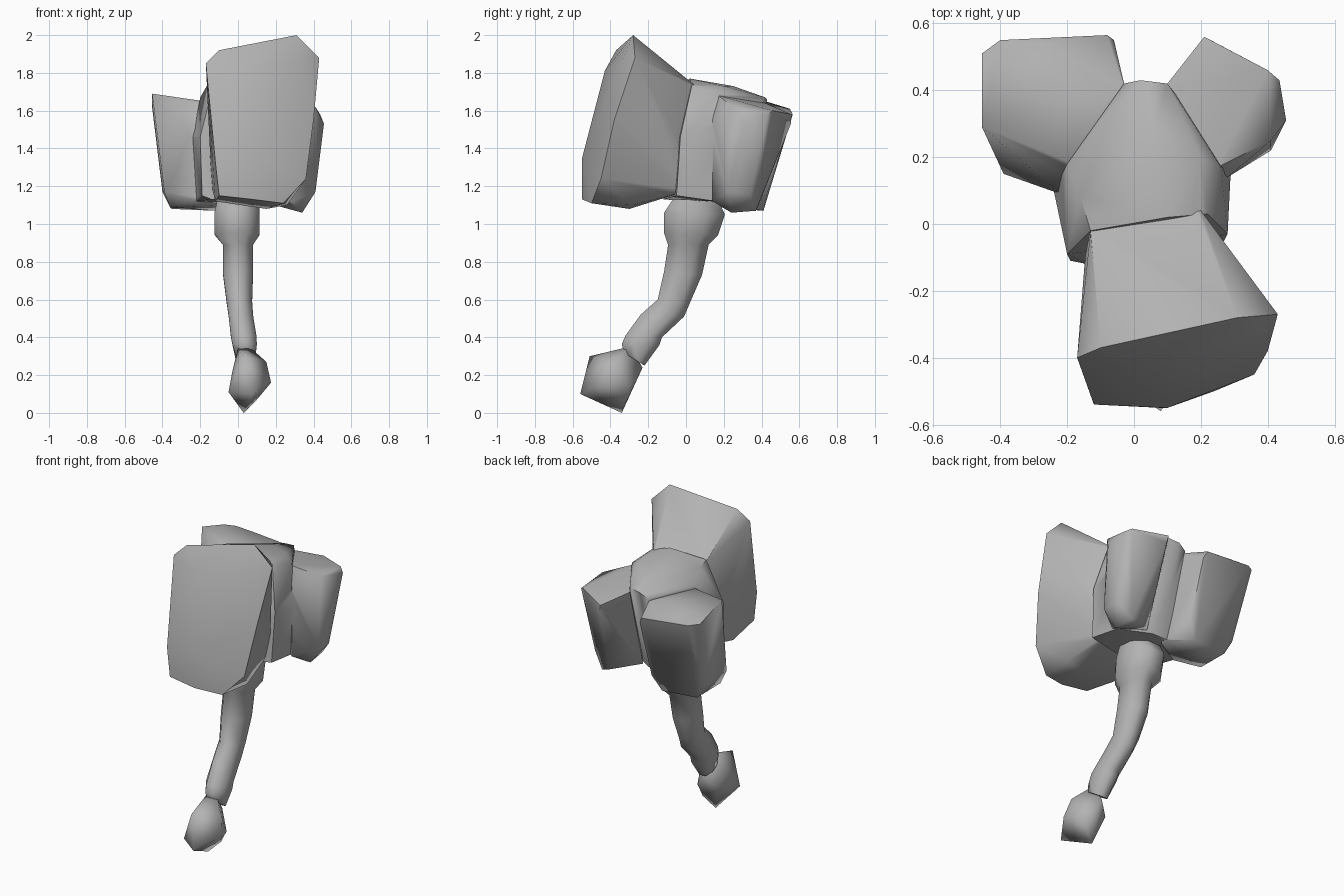
import bpy, bmesh, math

grey = bpy.data.materials.new("stone grey")
grey.diffuse_color = (0.45, 0.45, 0.45, 1)


def smooth(ob, angle):
    bpy.ops.object.select_all(action='DESELECT')
    ob.select_set(True)
    bpy.context.view_layer.objects.active = ob
    bpy.ops.object.shade_smooth_by_angle(angle=math.radians(angle))


def finish(bm, name, angle):
    bmesh.ops.recalc_face_normals(bm, faces=bm.faces)
    mesh = bpy.data.meshes.new(name)
    bm.to_mesh(mesh)
    bm.free()
    mesh.materials.append(grey)
    ob = bpy.data.objects.new(name, mesh)
    bpy.context.collection.objects.link(ob)
    smooth(ob, angle)
    return ob


def hull(name, points, angle=65):
    """Faceted stone block wrapped around its corner points."""
    bm = bmesh.new()
    for p in points:
        bm.verts.new(p)
    out = bmesh.ops.convex_hull(bm, input=bm.verts)
    inner = [g for g in out["geom_interior"] if isinstance(g, bmesh.types.BMVert)]
    bmesh.ops.delete(bm, geom=inner, context='VERTS')
    return finish(bm, name, angle)


# Large front block with a leaning striking face
front = hull("front_block", [
    (-0.17, -0.40, 1.85), (-0.10, -0.37, 1.92), (0.31, -0.28, 2.0), (0.43, -0.27, 1.88),
    (0.40, -0.38, 1.55), (0.36, -0.45, 1.24), (0.24, -0.50, 1.11), (0.08, -0.55, 1.13),
    (-0.10, -0.54, 1.15), (-0.12, -0.54, 1.33), (0.10, -0.55, 1.35), (0.0, -0.43, 1.81),
    (0.34, -0.34, 1.86), (-0.12, -0.30, 1.12), (0.15, -0.30, 1.08), (0.26, -0.28, 1.10),
    (-0.14, -0.02, 1.20), (0.21, 0.02, 1.18), (-0.13, -0.02, 1.73), (0.20, 0.04, 1.74)])

# Central core joining the three blocks
core = hull("head", [
    (-0.13, -0.02, 1.74), (0.10, 0.02, 1.77), (0.22, 0.03, 1.73), (-0.20, 0.18, 1.67),
    (-0.16, 0.08, 1.74), (0.26, 0.17, 1.69), (0.05, 0.25, 1.73), (0.02, 0.43, 1.66),
    (0.10, 0.42, 1.67), (-0.03, 0.42, 1.63), (0.20, 0.20, 1.73), (-0.20, -0.09, 1.46),
    (-0.24, 0.10, 1.46), (0.28, -0.03, 1.46), (0.29, 0.17, 1.46), (-0.19, -0.11, 1.15),
    (-0.14, -0.12, 1.13), (-0.22, 0.10, 1.12), (0.27, -0.05, 1.15), (0.26, 0.16, 1.12),
    (0.02, 0.36, 1.40), (0.08, 0.26, 1.11), (-0.08, 0.26, 1.11)])

# Rear left block, its top sloping down to the back
rear_left = hull("rear_left_block", [
    (-0.455, 0.51, 1.62), (-0.40, 0.55, 1.61), (-0.27, 0.54, 1.61), (-0.08, 0.565, 1.58),
    (-0.06, 0.55, 1.54), (-0.025, 0.40, 1.62), (-0.18, 0.18, 1.65), (-0.455, 0.29, 1.69),
    (-0.40, 0.18, 1.25), (-0.39, 0.15, 1.17), (-0.36, 0.17, 1.09), (-0.22, 0.09, 1.12),
    (-0.40, 0.40, 1.17), (-0.35, 0.39, 1.08), (-0.12, 0.41, 1.07), (-0.06, 0.43, 1.16),
    (-0.02, 0.22, 1.10), (-0.22, 0.09, 1.50)])

# Rear right block, tapering downwards
rear_right = hull("rear_right_block", [
    (0.21, 0.56, 1.58), (0.22, 0.555, 1.53), (0.40, 0.46, 1.60), (0.435, 0.43, 1.58),
    (0.455, 0.31, 1.53), (0.41, 0.25, 1.62), (0.10, 0.42, 1.64), (0.25, 0.17, 1.68),
    (0.42, 0.26, 1.30), (0.41, 0.22, 1.17), (0.34, 0.24, 1.06), (0.28, 0.14, 1.12),
    (0.28, 0.14, 1.55), (0.40, 0.34, 1.16), (0.33, 0.37, 1.07), (0.27, 0.38, 1.09),
    (0.12, 0.26, 1.12)])

# Fuse the blocks with the core into one carved head
for block in (front, rear_left, rear_right):
    mod = core.modifiers.new("fuse", 'BOOLEAN')
    mod.operation = 'UNION'
    mod.solver = 'EXACT'
    mod.object = block
    smooth(core, 65)
    bpy.ops.object.modifier_apply(modifier=mod.name)
    bpy.data.objects.remove(block)
smooth(core, 65)

# Bent handle: each ring spans front (y, z) to rear (y, z), with x centre and half width
rings = [
    (-0.07, 1.13, 0.17, 1.13, 0.00, 0.11), (-0.116, 1.06, 0.206, 1.05, -0.005, 0.12),
    (-0.116, 0.95, 0.17, 0.94, -0.005, 0.12), (-0.095, 0.89, 0.12, 0.89, 0.00, 0.08),
    (-0.116, 0.75, 0.085, 0.73, 0.00, 0.08), (-0.15, 0.60, 0.02, 0.58, 0.007, 0.068),
    (-0.24, 0.52, -0.01, 0.51, 0.015, 0.065), (-0.32, 0.41, -0.127, 0.40, 0.03, 0.068),
    (-0.34, 0.365, -0.14, 0.36, 0.035, 0.065), (-0.33, 0.32, -0.22, 0.25, 0.04, 0.05)]
SIDES = 8
bm = bmesh.new()
loops = []
for y0, z0, y1, z1, xc, rx in rings:
    loop = []
    for i in range(SIDES):
        a = math.tau * (i + 0.5) / SIDES
        t = 0.5 - 0.54 * math.cos(a)
        loop.append(bm.verts.new((xc + 1.08 * rx * math.sin(a),
                                  y0 + (y1 - y0) * t, z0 + (z1 - z0) * t)))
    loops.append(loop)
for a, b in zip(loops, loops[1:]):
    for i in range(SIDES):
        j = (i + 1) % SIDES
        bm.faces.new((a[i], a[j], b[j], b[i]))
bm.faces.new(loops[0])
bm.faces.new(loops[-1])
finish(bm, "handle", 70)

# Faceted pommel
hull("pommel", [
    (0.0, -0.32, 0.34), (0.06, -0.30, 0.35), (0.03, -0.51, 0.30), (0.15, -0.38, 0.27),
    (0.175, -0.42, 0.16), (0.13, -0.30, 0.14), (0.10, -0.31, 0.07), (0.03, -0.34, 0.0),
    (0.08, -0.56, 0.10), (-0.05, -0.47, 0.11), (-0.03, -0.40, 0.22), (0.05, -0.23, 0.24),
    (-0.02, -0.28, 0.17)], 75)
